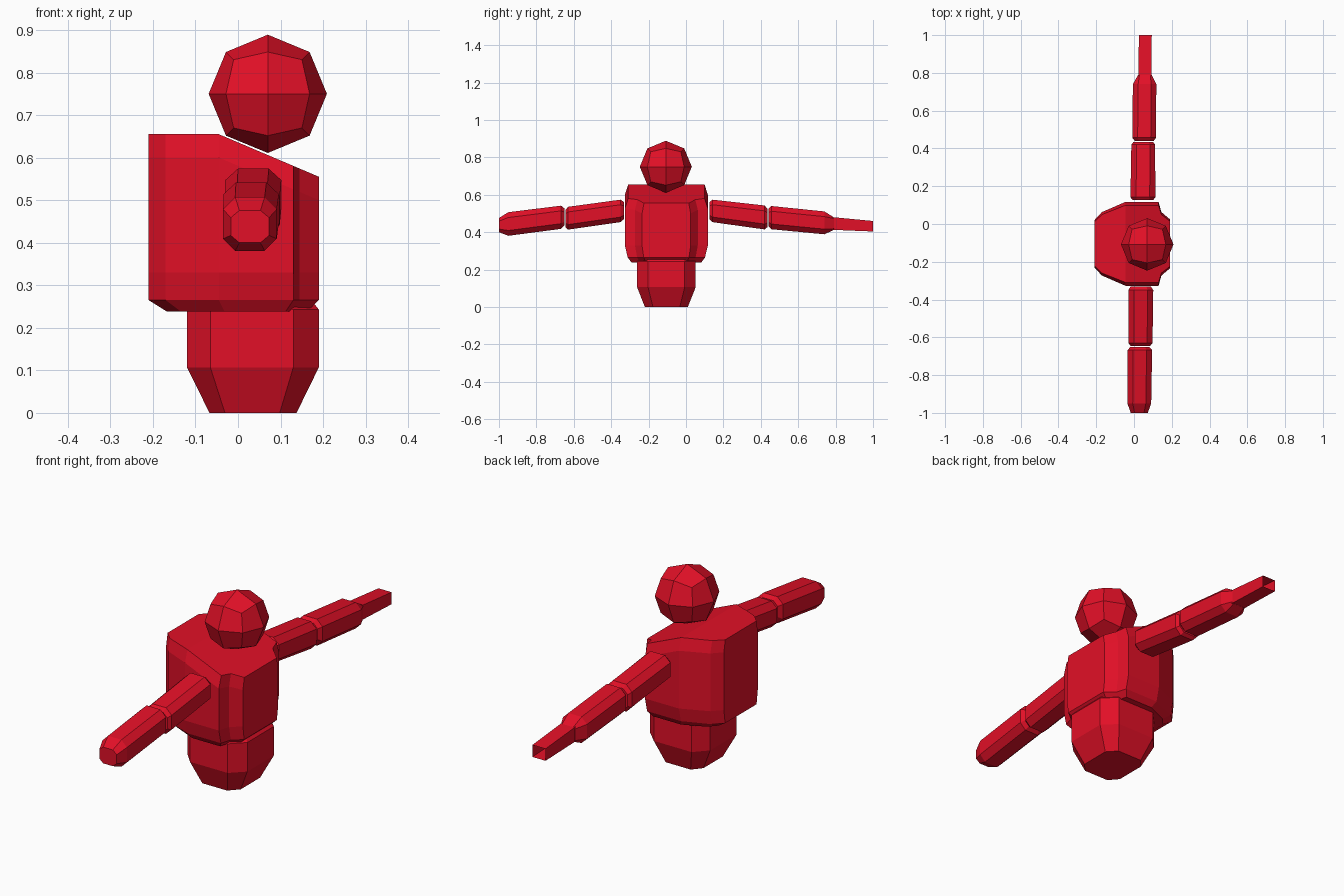
import bpy
import bmesh
from mathutils import Vector

if "Cube" in bpy.data.objects:
    bpy.data.objects.remove(bpy.data.objects["Cube"])

red = bpy.data.materials.new("bright red")
red.diffuse_color = (0.76, 0.005, 0.02, 1)
red.use_nodes = True
red.node_tree.nodes["Principled BSDF"].inputs["Base Color"].default_value = red.diffuse_color


def finish(name, bm):
    bmesh.ops.recalc_face_normals(bm, faces=bm.faces)
    me = bpy.data.meshes.new(name)
    bm.to_mesh(me)
    bm.free()
    me.materials.append(red)
    ob = bpy.data.objects.new(name, me)
    bpy.context.collection.objects.link(ob)
    return ob


def loft(name, rings, start=True, end=True):
    """Skin a list of rings; caps are strips joining mirrored points."""
    bm = bmesh.new()
    vs = [[bm.verts.new(p) for p in r] for r in rings]
    n = len(vs[0])
    for a, b in zip(vs, vs[1:]):
        for i in range(n):
            j = (i + 1) % n
            bm.faces.new((a[i], a[j], b[j], b[i]))
    for r, wanted in ((vs[0], start), (vs[-1], end)):
        if wanted:
            for i in range(n // 2 - 1):
                bm.faces.new((r[i], r[i + 1], r[n - 2 - i], r[n - 1 - i]))
    return finish(name, bm)


YC = -0.105  # symmetry plane of the body


def body_ring(half, cx, sx, sy, zf):
    pts = half + [(x, -y) for x, y in reversed(half)]
    return [(cx + (x - cx) * sx, YC + y * sy, zf(x)) for x, y in pts]


# Torso: chamfered outline with a top sloping down to one side
def top(x):
    return 0.655 - max(0, x + 0.045) * 0.425


outline = [(-0.21, 0.125), (-0.17, 0.168), (-0.045, 0.222), (0.13, 0.222),
           (0.145, 0.168), (0.19, 0.13)]
loft("torso", [
    body_ring(outline, 0.03, 0.82, 0.84, lambda x: 0.238),
    body_ring(outline, 0.03, 1, 0.93, lambda x: 0.265),
    body_ring(outline, 0.03, 1, 1, lambda x: 0.33),
    body_ring(outline, 0.03, 1, 1, lambda x: top(x) - 0.055),
    body_ring(outline, 0.03, 1, 0.92, top),
])

# Lower body: octagonal block tapering to the floor
base = [(-0.12, 0.098), (-0.065, 0.157), (0.13, 0.157), (0.19, 0.098)]
loft("lower_body", [
    body_ring(base, 0.036, sx, sy, lambda x, z=z: z)
    for sx, sy, z in ((0.66, 0.73, 0), (1, 1, 0.107), (1, 1, 0.243), (0.9, 0.9, 0.262))
])

# Head: cube divided once and pushed out to a ball
bm = bmesh.new()
bmesh.ops.create_cube(bm, size=2)
bmesh.ops.subdivide_edges(bm, edges=bm.edges[:], cuts=1, use_grid_fill=True)
for v in bm.verts:
    v.co = v.co.normalized() * 0.139 + Vector((0.07, -0.108, 0.75))
finish("head", bm)


# Limb pieces: chamfered square sections along y
def section(y, cx, cz, hw, hh, c=0.45):
    half = [(-hw, hh * (1 - c)), (-hw * (1 - c), hh),
            (hw * (1 - c), hh), (hw, hh * (1 - c))]
    pts = half + [(x, -z) for x, z in reversed(half)]
    return [(cx + x, y, cz + z) for x, z in pts]


def limb(name, *sections):
    loft(name, [section(*s) for s in sections])


limb("front_upper_arm",
     (-0.332, 0.036, 0.516, 0.054, 0.046), (-0.35, 0.036, 0.514, 0.066, 0.06),
     (-0.63, 0.034, 0.475, 0.064, 0.061), (-0.645, 0.034, 0.473, 0.052, 0.047))
limb("front_forearm",
     (-0.65, 0.031, 0.482, 0.05, 0.046), (-0.668, 0.031, 0.48, 0.065, 0.062),
     (-0.95, 0.028, 0.444, 0.063, 0.063), (-1.0, 0.028, 0.438, 0.045, 0.038))
limb("back_upper_arm",
     (0.126, 0.047, 0.516, 0.054, 0.046), (0.142, 0.047, 0.514, 0.066, 0.06),
     (0.42, 0.049, 0.479, 0.063, 0.064), (0.435, 0.049, 0.477, 0.052, 0.05))
limb("back_forearm",
     (0.44, 0.054, 0.48, 0.05, 0.046), (0.457, 0.054, 0.478, 0.063, 0.062),
     (0.74, 0.056, 0.45, 0.062, 0.061), (0.79, 0.058, 0.446, 0.036, 0.034, 0.2))


# Hand: square tube left open at its outer end
def square(y, cx, cz, hw, hh):
    return [(cx - hw, y, cz + hh), (cx + hw, y, cz + hh),
            (cx + hw, y, cz - hh), (cx - hw, y, cz - hh)]


loft("back_hand", [square(0.78, 0.058, 0.447, 0.035, 0.034),
                   square(1.0, 0.06, 0.432, 0.034, 0.028)], end=False)
